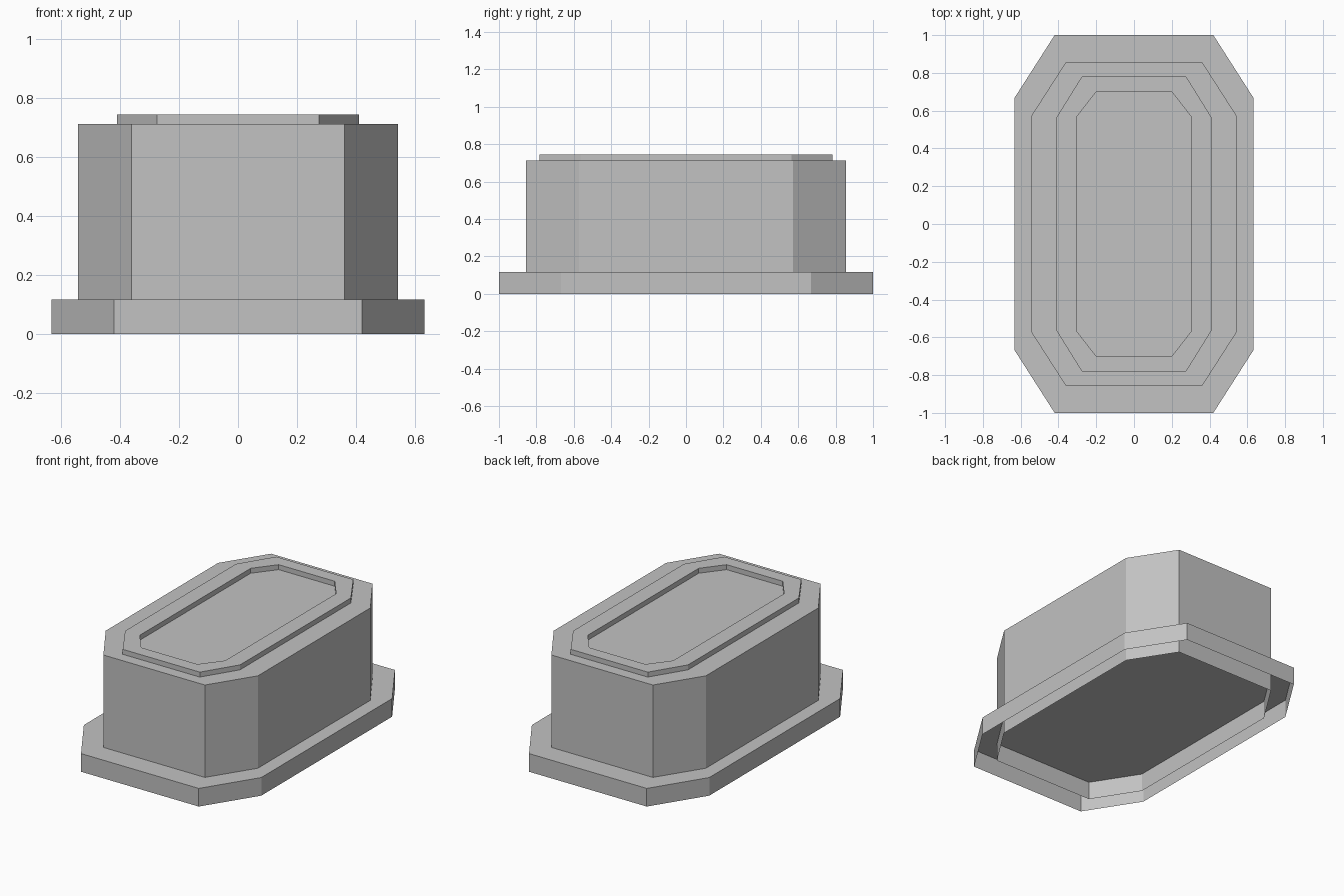
import bpy
import bmesh

cube = bpy.data.objects.get("Cube")
if cube:
    bpy.data.objects.remove(cube, do_unlink=True)

grey = bpy.data.materials.new("plain_grey")
grey.use_nodes = True
grey.diffuse_color = (0.54, 0.54, 0.54, 1)
grey.node_tree.nodes["Principled BSDF"].inputs["Base Color"].default_value = grey.diffuse_color

FLANGE_TOP, BODY_TOP, RIM_TOP = 0.117, 0.713, 0.745

# Each outline: end-edge corner (x, y), then side-edge corner (x, y)
FLANGE = (0.42, 1.0, 0.633, 0.667)
BODY = (0.362, 0.855, 0.543, 0.573)
RIM = (0.275, 0.782, 0.41, 0.565)
RECESS = (0.2, 0.7, 0.305, 0.565)


def ring(bm, outline, z):
    """Add an eight-cornered loop of vertices, counter-clockwise from above."""
    ex, ey, sx, sy = outline
    quarter = [(sx, sy), (ex, ey)]
    half = quarter + [(-x, y) for x, y in reversed(quarter)]
    return [bm.verts.new((x, y, z)) for x, y in half + [(-x, -y) for x, y in half]]


def build(name, loops, cap):
    """Bridge successive loops into flat walls and optionally cap the last one."""
    bm = bmesh.new()
    rings = [ring(bm, outline, z) for outline, z in loops]
    for low, high in zip(rings, rings[1:]):
        for i in range(len(low)):
            j = (i + 1) % len(low)
            bm.faces.new((low[i], low[j], high[j], high[i]))
    if cap:
        bm.faces.new(rings[-1])
    mesh = bpy.data.meshes.new(name)
    bm.to_mesh(mesh)
    bm.free()
    mesh.materials.append(grey)
    obj = bpy.data.objects.new(name, mesh)
    bpy.context.collection.objects.link(obj)
    return obj


# Flange with an open underside
build("base_flange", [(FLANGE, 0), (FLANGE, FLANGE_TOP)], True)

# Main block, its walls reaching the ground inside the hollow flange
build("body", [(BODY, 0), (BODY, BODY_TOP)], True)

# Raised rim around the shallow top recess
build("top_rim", [(RIM, BODY_TOP), (RIM, RIM_TOP), (RECESS, RIM_TOP), (RECESS, BODY_TOP)], False)
